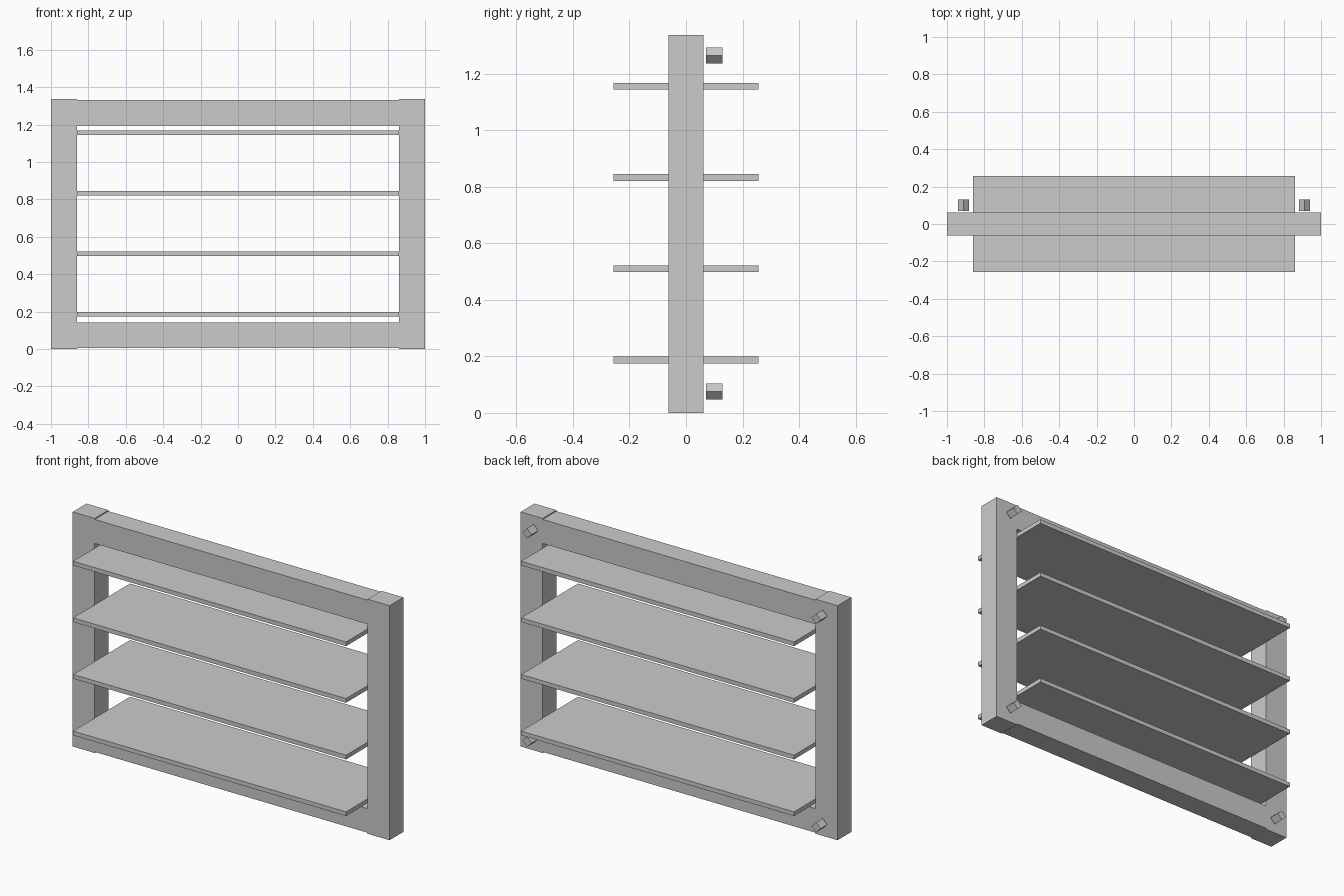
import bpy
import math

cube = bpy.data.objects.get("Cube")
if cube:
    bpy.data.objects.remove(cube, do_unlink=True)

grey = bpy.data.materials.new("plain_grey")
grey.use_nodes = True
colour = (0.6, 0.6, 0.6, 1)
grey.diffuse_color = colour
grey.node_tree.nodes["Principled BSDF"].inputs["Base Color"].default_value = colour


def box(name, centre, size, tilt=0):
    """Flat-sided box, optionally turned about its y axis."""
    bpy.ops.mesh.primitive_cube_add(size=1, location=centre)
    part = bpy.context.object
    part.name = name
    part.scale = size
    part.rotation_euler.y = tilt
    part.data.materials.append(grey)
    return part


HEIGHT = 1.338
DEPTH = 0.124
INNER = 0.861
POST = 1 - INNER
RAIL = 0.137
LIP = 0.006

# Frame posts and the rails set slightly in from their ends
for side, sign in (("left", 1), ("right", -1)):
    box(f"{side}_post", (sign * (1 - POST / 2), 0, HEIGHT / 2), (POST, DEPTH, HEIGHT))
box("bottom_rail", (0, 0, LIP + RAIL / 2), (2 * INNER, DEPTH, RAIL))
box("top_rail", (0, 0, HEIGHT - LIP - RAIL / 2), (2 * INNER, DEPTH, RAIL))

# Horizontal slats
for i in range(4):
    box(f"slat_{i + 1}", (0, 0, 0.187 + i * 0.323), (2 * INNER, 0.512, 0.024))

# Diamond pegs behind the four corners
peg_side = 0.057 / math.sqrt(2)
for side, sign in (("left", 1), ("right", -1)):
    for level, z in (("lower", 0.076), ("upper", 1.265)):
        box(f"{level}_{side}_peg", (sign * 0.912, 0.1, z),
            (peg_side, 0.06, peg_side), math.radians(45))
